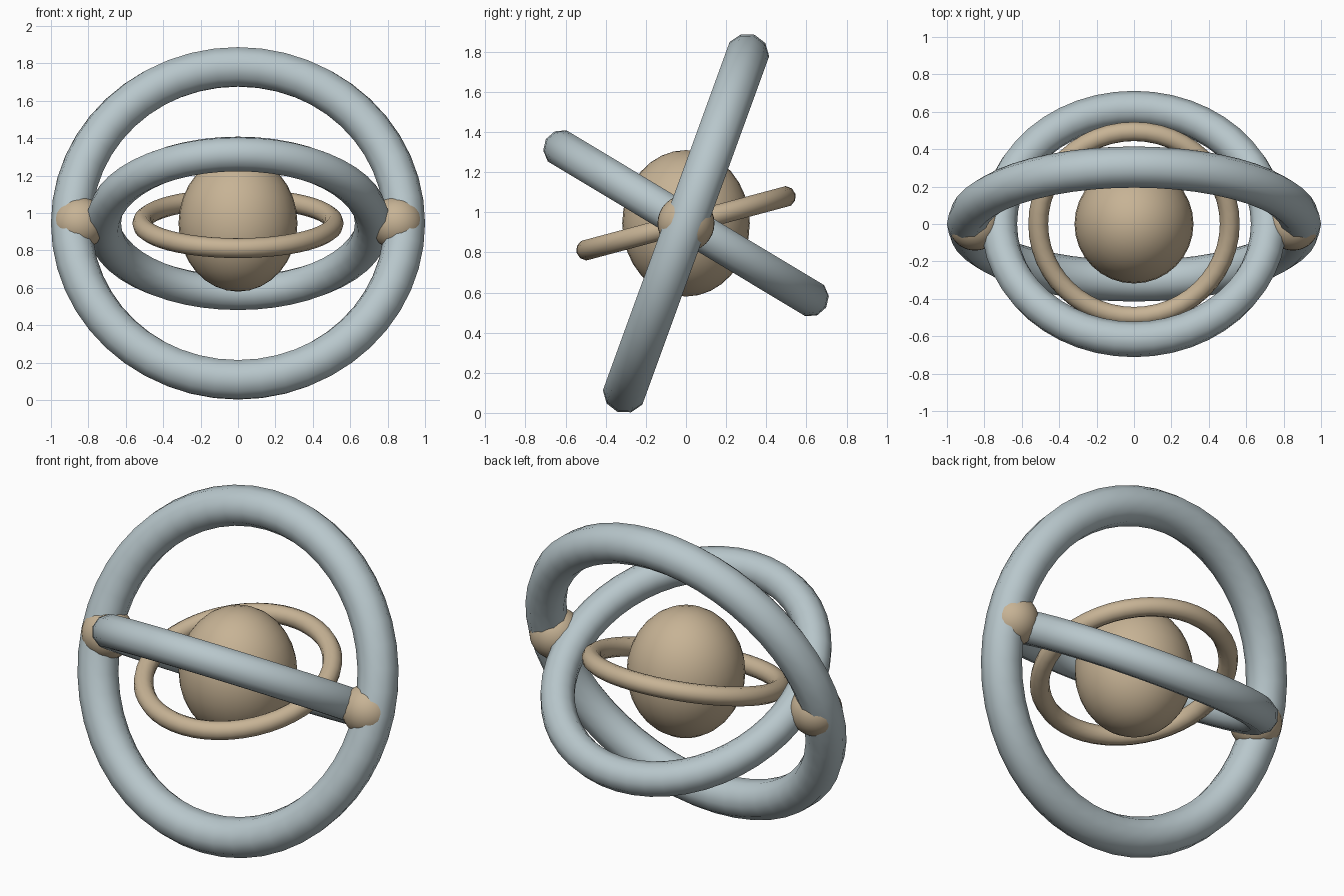
import bpy
import math

CENTRE = 0.945

cube = bpy.data.objects.get("Cube")
if cube:
    bpy.data.objects.remove(cube, do_unlink=True)


def make_material(name, rgb):
    mat = bpy.data.materials.new(name)
    mat.use_nodes = True
    colour = (*rgb, 1.0)
    mat.diffuse_color = colour
    bsdf = mat.node_tree.nodes["Principled BSDF"]
    bsdf.inputs["Base Color"].default_value = colour
    bsdf.inputs["Roughness"].default_value = 0.6
    return mat


steel = make_material("pale_blue_grey", (0.48, 0.57, 0.60))
tan = make_material("warm_tan", (0.57, 0.45, 0.30))


def finish(name, mat):
    obj = bpy.context.object
    obj.name = name
    obj.data.name = name
    obj.data.materials.append(mat)
    bpy.ops.object.shade_smooth()
    return obj


def add_ring(name, radius, tube, tilt, mat):
    bpy.ops.mesh.primitive_torus_add(
        major_radius=radius, minor_radius=tube,
        major_segments=48, minor_segments=10,
        location=(0, 0, CENTRE), rotation=(math.radians(tilt), 0, 0))
    return finish(name, mat)


def add_ball(name, x, radius, mat, stretch=1.0):
    bpy.ops.mesh.primitive_uv_sphere_add(
        segments=32, ring_count=16, radius=radius, location=(x, 0, CENTRE))
    bpy.context.object.scale.z = stretch
    return finish(name, mat)


# Nested rings, all tilted about the left-right axis
add_ring("outer_ring", 0.89, 0.11, 70, steel)
add_ring("middle_ring", 0.72, 0.095, -31, steel)
add_ring("inner_ring", 0.512, 0.053, 15, tan)

# Slightly tall core
add_ball("core", 0, 0.318, tan, stretch=1.148)

# Pivot balls where the outer and middle rings meet
for side, name in ((1, "left_pivot"), (-1, "right_pivot")):
    add_ball(name, side * 0.85, 0.142, tan)
